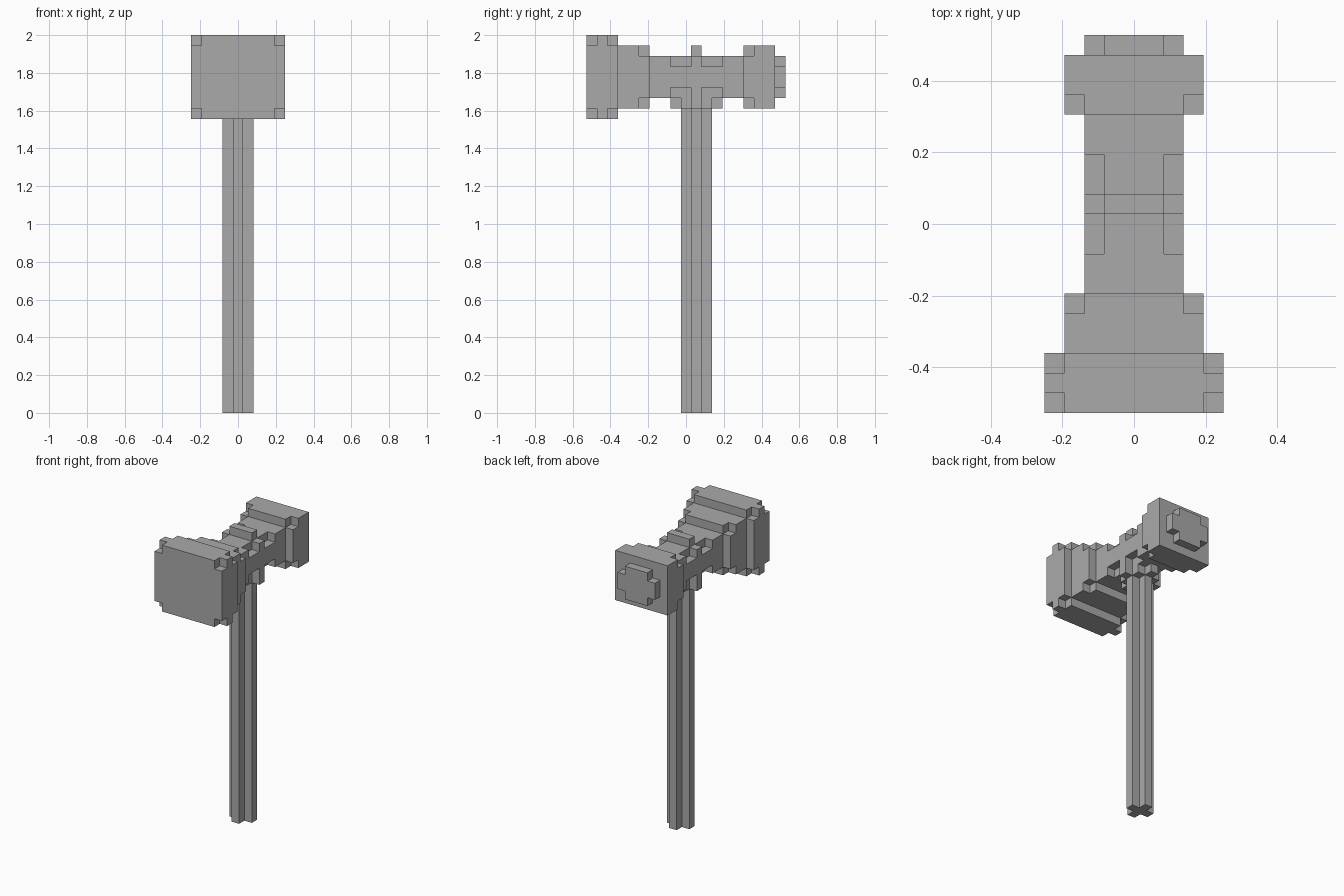
import bpy, bmesh
from mathutils import Vector

cube = bpy.data.objects.get("Cube")
if cube:
    bpy.data.objects.remove(cube, do_unlink=True)

U = 2 / 36           # one block unit
Y0 = -9.5            # front end of the head, in units
POST_Y = 1           # centre of the handle, in units

grey = bpy.data.materials.new("plain_grey")
grey.use_nodes = True
grey.diffuse_color = (0.4, 0.4, 0.4, 1)
grey.node_tree.nodes["Principled BSDF"].inputs["Base Color"].default_value = (0.4, 0.4, 0.4, 1)


def prism(bm, outline, offset):
    """Extrude a closed outline along offset (all in units)."""
    face = bm.faces.new([bm.verts.new(Vector(p) * U) for p in outline])
    top = bmesh.ops.extrude_face_region(bm, geom=[face], use_keep_orig=True)
    verts = [g for g in top["geom"] if isinstance(g, bmesh.types.BMVert)]
    bmesh.ops.translate(bm, verts=verts, vec=Vector(offset) * U)


def slab(bm, start, end, half, low, high, notch=False):
    """Block across the head, optionally with its four long corners cut out."""
    y = Y0 + start
    if notch:
        a, b, c = half - 1, low + 1, high - 1
        ring = [(-a, low), (a, low), (a, b), (half, b), (half, c), (a, c),
                (a, high), (-a, high), (-a, c), (-half, c), (-half, b), (-a, b)]
    else:
        ring = [(-half, low), (half, low), (half, high), (-half, high)]
    prism(bm, [(x, y, z) for x, z in ring], (0, end - start, 0))


def stepped_post(bm, r, low, high):
    """Upright post with a stepped diamond section of radius r."""
    quarter = [(r + .5, -.5)]
    for k in range(r):
        quarter += [(r + .5 - k, k + .5), (r - .5 - k, k + .5)]
    ring = []
    for _ in range(4):
        ring += quarter
        quarter = [(-y, x) for x, y in quarter]
    prism(bm, [(x, y + POST_Y, low) for x, y in ring], (0, 0, high - low))


def part(name, build, *calls):
    bm = bmesh.new()
    for args in calls:
        build(bm, *args)
    bmesh.ops.recalc_face_normals(bm, faces=bm.faces)
    mesh = bpy.data.meshes.new(name)
    bm.to_mesh(mesh)
    bm.free()
    mesh.materials.append(grey)
    bpy.context.collection.objects.link(bpy.data.objects.new(name, mesh))


# Hammer head, from the striking face to the rear cap
part("striking_face", slab,
     (0, 1, 4.5, 28, 36, True), (1, 2, 4.5, 28, 36), (2, 3, 4.5, 28, 36, True))
part("front_neck", slab, (3, 5, 3.5, 29, 35), (5, 6, 3.5, 29, 35, True))
part("head_core", slab,
     (6, 8, 2.5, 30, 34), (8, 10, 2.5, 30, 34, True), (10, 11, 2.5, 30, 34),
     (11, 13, 2.5, 30, 34, True), (13, 15, 2.5, 30, 34))
part("top_ridge", slab, (10, 11, 1.5, 34, 35))
part("rear_block", slab, (15, 16, 3.5, 29, 35, True), (16, 18, 3.5, 29, 35))
part("rear_cap", slab, (18, 19, 2.5, 30, 34, True))

# Handle and the collar joining it to the head
part("collar", stepped_post, (2, 29, 30))
part("handle", stepped_post, (1, 0, 29))
